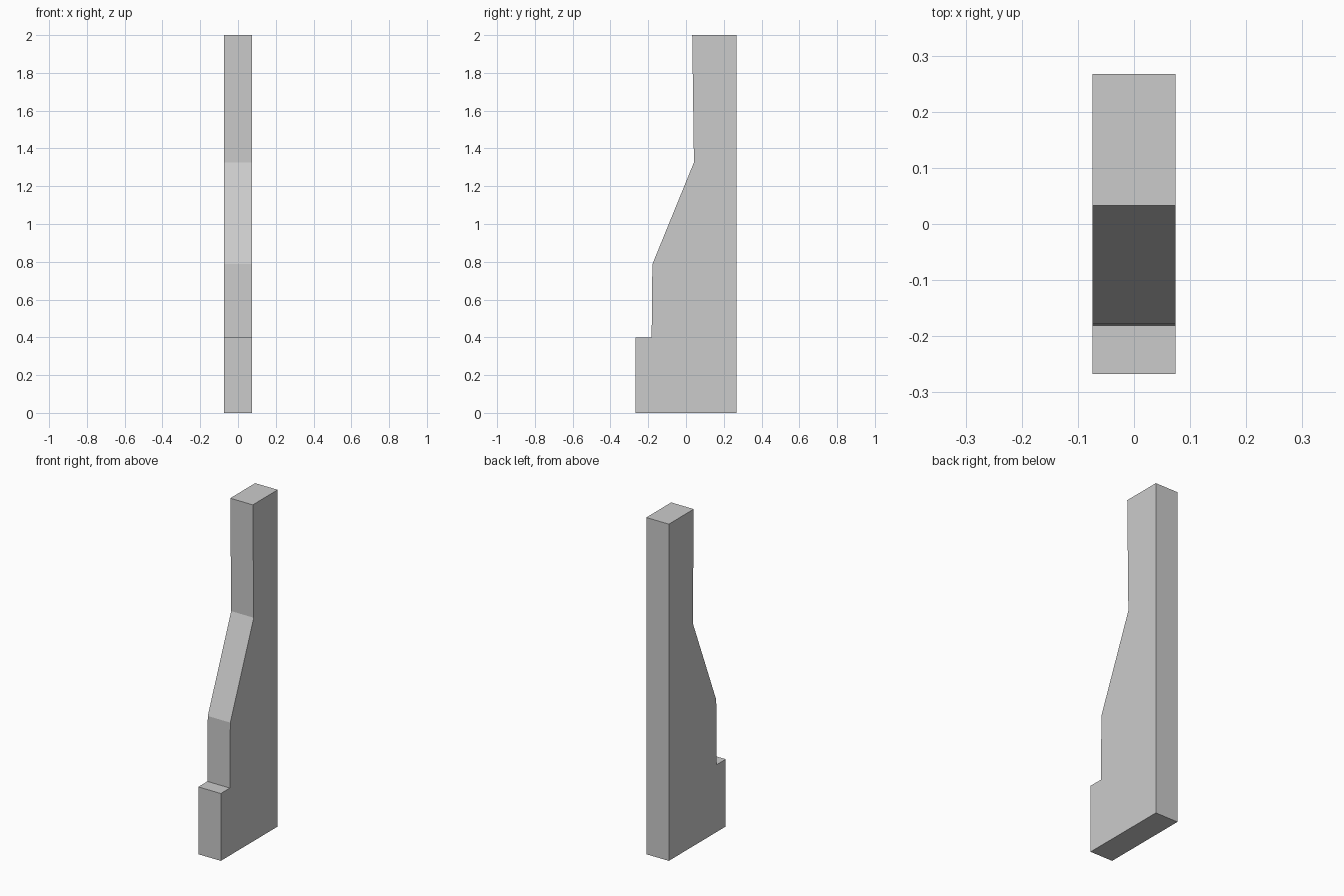
import bpy, bmesh

if "Cube" in bpy.data.objects:
    bpy.data.objects.remove(bpy.data.objects["Cube"])

HALF_WIDTH = 0.074

# Side profile (y, z): plinth, lower shaft, sloped shoulder, upper shaft
profile = [
    (-0.267, 0.0), (0.267, 0.0), (0.267, 2.0), (0.033, 2.0),
    (0.042, 1.326), (-0.178, 0.787), (-0.182, 0.4), (-0.267, 0.4),
]

# Extrude the profile across the width
bm = bmesh.new()
side = bm.faces.new([bm.verts.new((-HALF_WIDTH, y, z)) for y, z in profile])
result = bmesh.ops.extrude_face_region(bm, geom=[side], use_keep_orig=True)
moved = [g for g in result["geom"] if isinstance(g, bmesh.types.BMVert)]
bmesh.ops.translate(bm, verts=moved, vec=(2 * HALF_WIDTH, 0, 0))
bmesh.ops.recalc_face_normals(bm, faces=bm.faces)

# Stepped pillar
mesh = bpy.data.meshes.new("stepped_pillar")
bm.to_mesh(mesh)
bm.free()
pillar = bpy.data.objects.new("stepped_pillar", mesh)
bpy.context.collection.objects.link(pillar)
